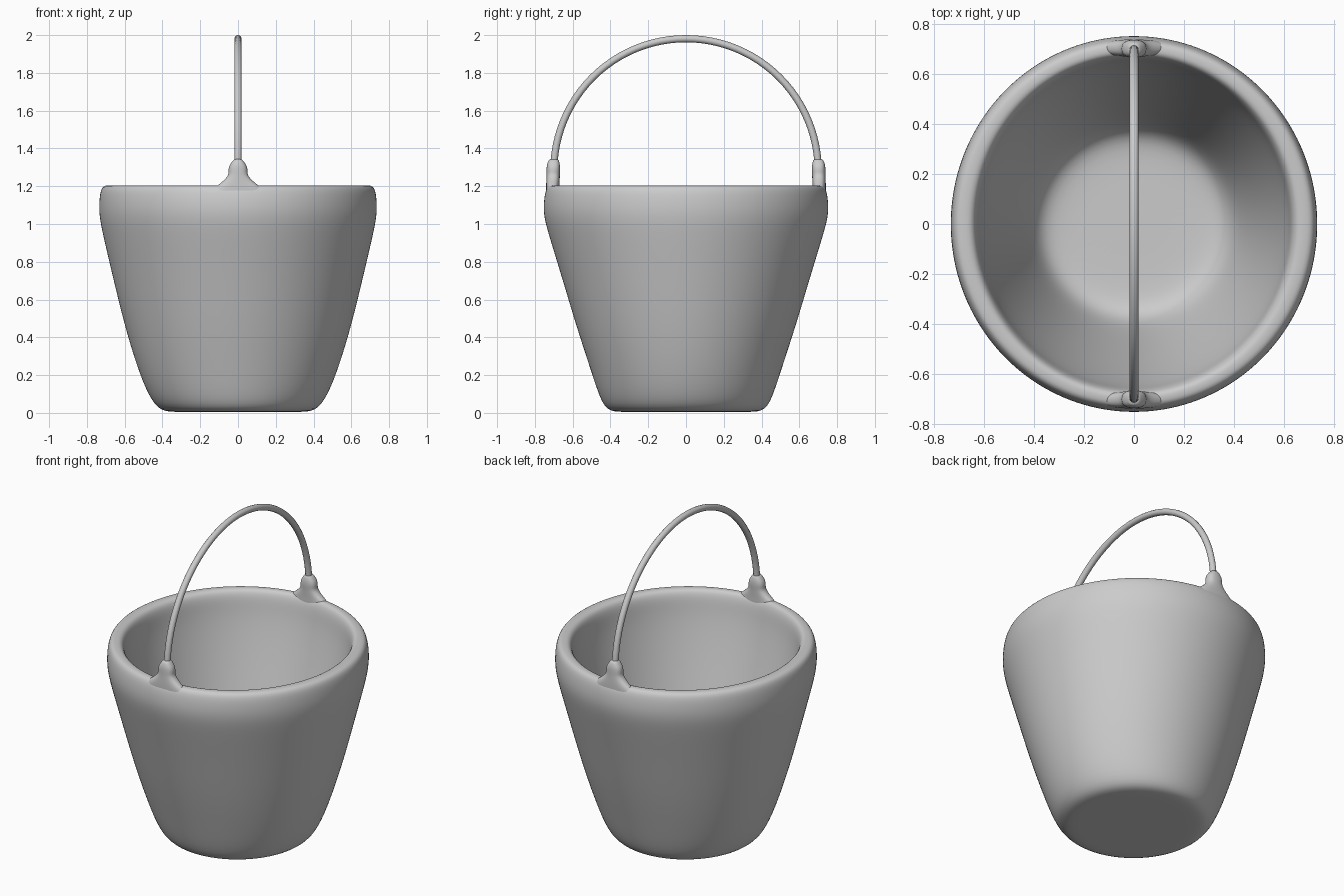
import bpy, bmesh, math

if "Cube" in bpy.data.objects:
    bpy.data.objects.remove(bpy.data.objects["Cube"])


def finish(name, bm, levels):
    bmesh.ops.recalc_face_normals(bm, faces=bm.faces)
    mesh = bpy.data.meshes.new(name)
    bm.to_mesh(mesh)
    bm.free()
    for p in mesh.polygons:
        p.use_smooth = True
    ob = bpy.data.objects.new(name, mesh)
    bpy.context.collection.objects.link(ob)
    if levels:
        mod = ob.modifiers.new("smooth", 'SUBSURF')
        mod.levels = mod.render_levels = levels
    return ob


def loft(name, rings, sides, levels=2, power=1.0):
    """Skin closed rings given as (half x, half y, centre y, z), capping both ends."""
    bm = bmesh.new()
    loops = []
    for rx, ry, cy, z in rings:
        loop = []
        for i in range(sides):
            a = 2 * math.pi * i / sides
            c, s = math.cos(a), math.sin(a)
            c = math.copysign(abs(c) ** power, c)
            s = math.copysign(abs(s) ** power, s)
            loop.append(bm.verts.new((rx * c, cy + ry * s, z)))
        loops.append(loop)
    for a, b in zip(loops, loops[1:]):
        for i in range(sides):
            j = (i + 1) % sides
            bm.faces.new((a[i], a[j], b[j], b[i]))
    bm.faces.new(loops[0])
    bm.faces.new(loops[-1])
    return finish(name, bm, levels)


# Bucket: outside from the base up, over the thick rim, down the inside to the floor
profile = [
    (0.15, 0.15, 0.005), (0.33, 0.34, 0.005), (0.415, 0.42, 0.008),
    (0.475, 0.462, 0.09), (0.535, 0.51, 0.24), (0.602, 0.583, 0.46),
    (0.665, 0.66, 0.72), (0.712, 0.722, 0.92), (0.738, 0.757, 1.04),
    (0.738, 0.757, 1.12), (0.728, 0.742, 1.20), (0.69, 0.71, 1.206),
    (0.645, 0.68, 1.205), (0.628, 0.662, 1.15), (0.622, 0.652, 1.06),
    (0.58, 0.60, 0.85), (0.50, 0.50, 0.50), (0.425, 0.42, 0.22),
    (0.375, 0.37, 0.11), (0.28, 0.28, 0.09), (0.12, 0.12, 0.09),
]
loft("bucket", [(rx, ry, 0, z) for rx, ry, z in profile], 40)

# Flared lugs that grow out of the rim and hold the handle ends
lug = [
    (0.15, 0.035, 0.705, 1.13), (0.14, 0.036, 0.705, 1.18),
    (0.105, 0.036, 0.705, 1.208), (0.07, 0.036, 0.704, 1.235),
    (0.050, 0.036, 0.703, 1.262), (0.052, 0.037, 0.702, 1.285),
    (0.047, 0.036, 0.702, 1.310), (0.030, 0.030, 0.701, 1.332),
    (0.020, 0.022, 0.700, 1.345),
]
for side, label in ((-1, "front_lug"), (1, "back_lug")):
    loft(label, [(rx, ry, side * cy, z) for rx, ry, cy, z in lug], 16, power=0.8)

# Arched handle: a round wire swept over a half circle with short straight ends
curve = bpy.data.curves.new("handle", 'CURVE')
curve.dimensions = '3D'
curve.bevel_depth = 0.019
curve.bevel_resolution = 4
curve.use_fill_caps = True
n = 48
path = [(0.70, 1.22)]
path += [(0.70 * math.cos(math.pi * i / n), 1.28 + 0.701 * math.sin(math.pi * i / n))
         for i in range(n + 1)]
path += [(-0.70, 1.22)]
spline = curve.splines.new('POLY')
spline.points.add(len(path) - 1)
for point, (y, z) in zip(spline.points, path):
    point.co = (0, y, z, 1)
spline.use_smooth = True
handle = bpy.data.objects.new("handle", curve)
bpy.context.collection.objects.link(handle)
